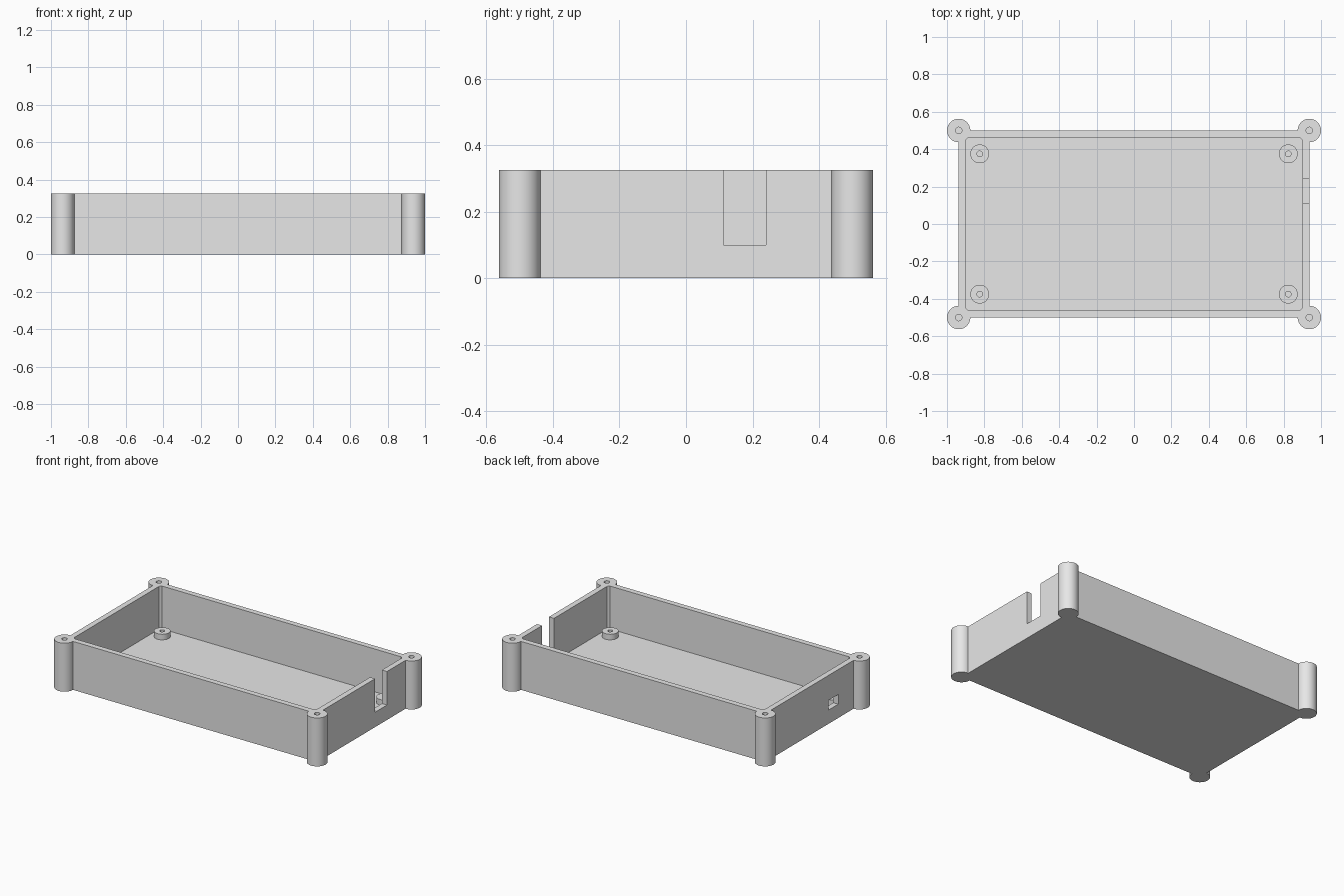
import bpy

HEIGHT, FLOOR, WALL = 0.325, 0.0375, 0.0375
HALF_X, HALF_Y = 0.9375, 0.5
CORNERS = [(sx, sy) for sx in (-1, 1) for sy in (-1, 1)]

cube = bpy.data.objects.get("Cube")
if cube:
    bpy.data.objects.remove(cube, do_unlink=True)

grey = bpy.data.materials.new("grey_plastic")
grey.use_nodes = True
grey.diffuse_color = (0.8, 0.8, 0.8, 1)
grey.node_tree.nodes["Principled BSDF"].inputs["Base Color"].default_value = (0.8, 0.8, 0.8, 1)


def finish(obj, name):
    obj.name = name
    obj.data.materials.append(grey)
    return obj


def box(name, low, high):
    centre = [(a + b) / 2 for a, b in zip(low, high)]
    bpy.ops.mesh.primitive_cube_add(size=1, location=centre)
    obj = bpy.context.object
    obj.scale = [b - a for a, b in zip(low, high)]
    bpy.ops.object.transform_apply(location=True, rotation=False, scale=True)
    return finish(obj, name)


def cylinder(name, x, y, radius, bottom, top, sides=64):
    bpy.ops.mesh.primitive_cylinder_add(
        vertices=sides, radius=radius, depth=top - bottom,
        location=(x, y, (bottom + top) / 2))
    bpy.ops.object.transform_apply(location=True, rotation=False, scale=True)
    return finish(bpy.context.object, name)


def boolean(target, other, operation):
    mod = target.modifiers.new(operation.title(), 'BOOLEAN')
    mod.operation, mod.object, mod.solver = operation, other, 'EXACT'
    bpy.context.view_layer.objects.active = target
    bpy.ops.object.modifier_apply(modifier=mod.name)
    bpy.data.objects.remove(other, do_unlink=True)


# Open tray
case = box("enclosure_tray", (-HALF_X, -HALF_Y, 0), (HALF_X, HALF_Y, HEIGHT))
boolean(case, box("cavity", (WALL - HALF_X, WALL - HALF_Y, FLOOR),
                  (HALF_X - WALL, HALF_Y - WALL, 0.5)), 'DIFFERENCE')

# Corner screw posts and board standoffs, with their pilot holes
for sx, sy in CORNERS:
    x, y = sx * HALF_X, sy * HALF_Y
    boolean(case, cylinder("corner_post", x, y, 0.0625, 0, HEIGHT), 'UNION')
    boolean(case, cylinder("post_hole", x, y, 0.0175, 0.075, 0.4, 32), 'DIFFERENCE')
    x, y = sx * 0.825, sy * 0.375
    boolean(case, cylinder("standoff", x, y, 0.05, 0.02, 0.075), 'UNION')
    boolean(case, cylinder("standoff_hole", x, y, 0.015, FLOOR, 0.1, 32), 'DIFFERENCE')

# Cable slot in the +x wall and socket opening in the -x wall
boolean(case, box("cable_slot", (0.85, 0.1135, 0.1), (1, 0.24, 0.5)), 'DIFFERENCE')
boolean(case, box("socket_opening", (-1, -0.275, 0.0925), (-0.85, -0.17, 0.1575)), 'DIFFERENCE')

# Smooth posts, crisp edges
bpy.ops.object.select_all(action='DESELECT')
case.select_set(True)
bpy.context.view_layer.objects.active = case
bpy.ops.object.shade_smooth_by_angle(angle=0.52)
